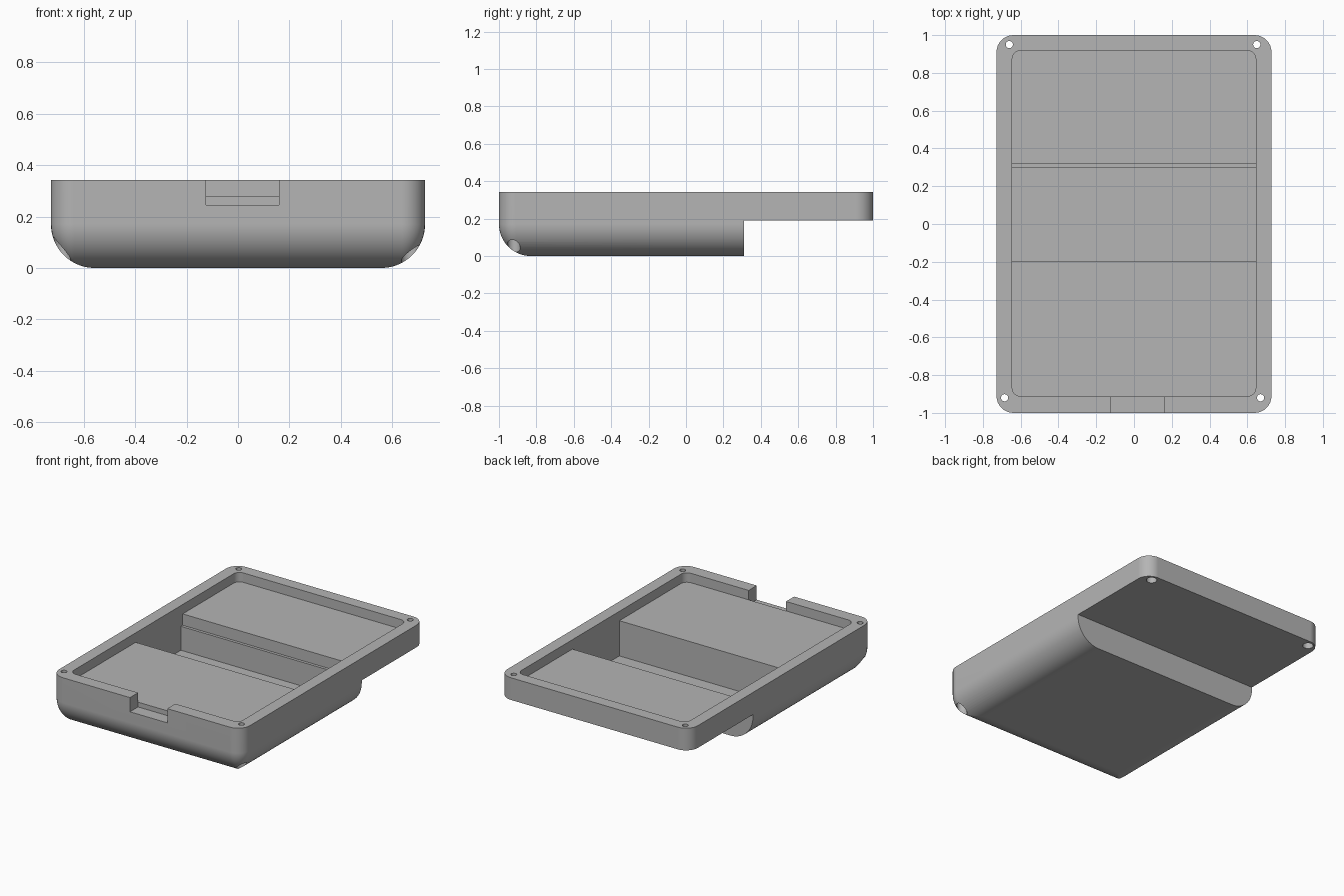
import bpy
import bmesh
from math import sin, cos, pi

cube = bpy.data.objects.get("Cube")
if cube:
    bpy.data.objects.remove(cube, do_unlink=True)

# One grey plastic for the whole shell
grey = bpy.data.materials.new("grey_plastic")
grey.use_nodes = True
colour = (0.46, 0.46, 0.46, 1)
grey.diffuse_color = colour
grey.node_tree.nodes["Principled BSDF"].inputs["Base Color"].default_value = colour


def rounded_rect(x0, x1, y0, y1, r, steps=8):
    """Counter-clockwise outline with rounded corners."""
    pts = []
    corners = [(x1 - r, y1 - r), (x0 + r, y1 - r), (x0 + r, y0 + r), (x1 - r, y0 + r)]
    for q, (cx, cy) in enumerate(corners):
        for i in range(steps + 1):
            a = (q + i / steps) * pi / 2
            pts.append((cx + r * cos(a), cy + r * sin(a)))
    return pts


def loft(name, rings):
    """Solid through a stack of (outline, height) rings, bottom to top."""
    bm = bmesh.new()
    loops = [[bm.verts.new((x, y, z)) for x, y in pts] for pts, z in rings]
    n = len(loops[0])
    for low, high in zip(loops, loops[1:]):
        for i in range(n):
            j = (i + 1) % n
            bm.faces.new((low[i], low[j], high[j], high[i]))
    bm.faces.new(loops[0][::-1])
    bm.faces.new(loops[-1])
    mesh = bpy.data.meshes.new(name)
    bm.to_mesh(mesh)
    bm.free()
    mesh.materials.append(grey)
    obj = bpy.data.objects.new(name, mesh)
    bpy.context.collection.objects.link(obj)
    return obj


def box(name, x0, x1, y0, y1, z0, z1):
    outline = [(x0, y0), (x1, y0), (x1, y1), (x0, y1)]
    return loft(name, [(outline, z0), (outline, z1)])


def cylinder(name, x, y, r, z0, z1):
    outline = [(x + r * cos(i * pi / 16), y + r * sin(i * pi / 16)) for i in range(32)]
    return loft(name, [(outline, z0), (outline, z1)])


# Outer shell: rounded plan with a large fillet around the bottom
W, L, TOP, CORNER, FILLET = 0.728, 1.0, 0.343, 0.09, 0.17
rings = []
for i in range(17):
    a = i / 16 * pi / 2
    d = FILLET * (1 - sin(a))
    outline = rounded_rect(-W + d, W - d, -L + d, L - d, max(CORNER - d, 0.006))
    rings.append((outline, FILLET * (1 - cos(a))))
rings.append((rounded_rect(-W, W, -L, L, CORNER), TOP))
shell = loft("case_shell", rings)

# Recess under the thin back section
cutters = [box("back_recess", -1, 1, 0.31, 1.2, -0.2, 0.19)]

# Tray opening, deep middle well, small ledge and front notch
IN = 0.645
tray = rounded_rect(-IN, IN, -0.912, 0.918, 0.045)
cutters += [
    loft("tray_opening", [(tray, 0.278), (tray, 0.5)]),
    box("deep_well", -IN, IN, -0.195, 0.298, 0.035, 0.3),
    box("well_ledge", -IN, IN, 0.1, 0.318, 0.2, 0.3),
    box("front_notch", -0.125, 0.16, -1.1, -0.912, 0.245, 0.5),
]

# Screw holes, each with a wider bore from below
for x, y, bore_top in [(-0.685, -0.92, 0.15), (0.67, -0.92, 0.15),
                       (-0.66, 0.95, 0.24), (0.65, 0.95, 0.24)]:
    cutters.append(cylinder("screw_bore", x, y, 0.034, -0.1, bore_top))
    cutters.append(cylinder("screw_hole", x, y, 0.019, 0.1, 0.5))

# Carve the shell
bpy.ops.object.select_all(action="DESELECT")
bpy.context.view_layer.objects.active = shell
shell.select_set(True)
for cutter in cutters:
    cutter.hide_render = True
    mod = shell.modifiers.new("cut", "BOOLEAN")
    mod.operation = "DIFFERENCE"
    mod.solver = "EXACT"
    mod.object = cutter
    bpy.ops.object.modifier_apply(modifier=mod.name)
    bpy.data.objects.remove(cutter, do_unlink=True)

# Smooth fillets, crisp edges, clean flat faces
bpy.ops.object.shade_smooth_by_angle(angle=pi / 6)
weighted = shell.modifiers.new("weighted_normals", "WEIGHTED_NORMAL")
weighted.keep_sharp = True
